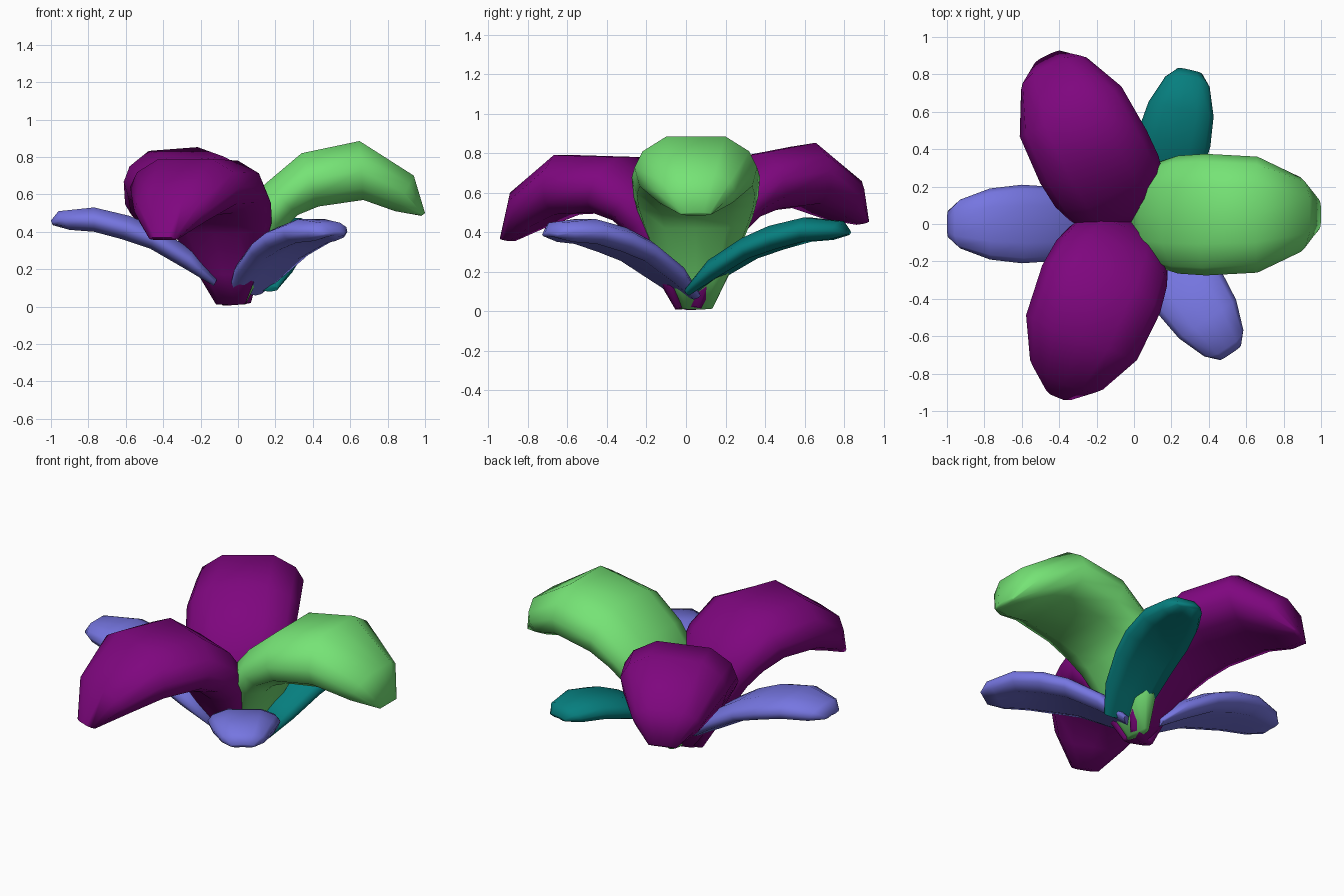
import bpy, bmesh
from math import radians
from mathutils import Matrix, Vector

cube = bpy.data.objects.get("Cube")
if cube:
    bpy.data.objects.remove(cube, do_unlink=True)


def material(name, rgb):
    m = bpy.data.materials.new(name)
    m.use_nodes = True
    m.diffuse_color = (*rgb, 1)
    m.node_tree.nodes["Principled BSDF"].inputs["Base Color"].default_value = (*rgb, 1)
    return m


PURPLE = material("purple", (0.21, 0.002, 0.21))
GREEN = material("light green", (0.18, 0.77, 0.18))
BLUE = material("periwinkle", (0.18, 0.18, 0.75))
TEAL = material("teal", (0.002, 0.21, 0.21))

# Stations along a leaf: upper (r, z), lower (r, z), half width
PETAL = [
    ((-0.02, 0.02), (0.04, 0.01), 0.085),
    ((-0.03, 0.25), (0.12, 0.17), 0.18),
    ((0.03, 0.52), (0.25, 0.42), 0.285),
    ((0.15, 0.66), (0.32, 0.49), 0.315),
    ((0.34, 0.82), (0.43, 0.535), 0.325),
    ((0.65, 0.885), (0.67, 0.57), 0.31),
    ((0.94, 0.70), (0.84, 0.51), 0.20),
    ((1.00, 0.50), (0.98, 0.485), 0.08),
]
DROOPING_PETAL = [
    ((-0.02, 0.02), (0.04, 0.01), 0.085),
    ((-0.03, 0.25), (0.12, 0.17), 0.18),
    ((0.02, 0.50), (0.25, 0.39), 0.285),
    ((0.12, 0.64), (0.33, 0.46), 0.32),
    ((0.31, 0.78), (0.44, 0.50), 0.34),
    ((0.66, 0.79), (0.65, 0.49), 0.32),
    ((0.92, 0.60), (0.82, 0.42), 0.21),
    ((1.00, 0.37), (0.95, 0.355), 0.08),
]
SEPAL = [
    ((0.01, 0.05), (0.03, 0.01), 0.11),
    ((0.14, 0.20), (0.18, 0.10), 0.17),
    ((0.33, 0.32), (0.37, 0.21), 0.20),
    ((0.48, 0.385), (0.52, 0.26), 0.21),
    ((0.67, 0.43), (0.67, 0.30), 0.19),
    ((0.86, 0.41), (0.80, 0.31), 0.13),
    ((0.90, 0.36), (0.89, 0.335), 0.07),
]


def section(hollow):
    # Half of the cross-section: (side fraction, height fraction), then mirrored
    half = [(0.48, 1), (0.87, 0.76), (1, 0.5), (0.92, 0.2), (0.55, 0)]
    return [(0, 1)] + half + [(0, hollow)] + [(-s, h) for s, h in reversed(half)]


def leaf(name, stations, mat, origin, azimuth, pitch=0, roll=0, scale=1, hollow=0):
    bm = bmesh.new()
    rings = []
    for upper, lower, width in stations:
        ring = []
        for s, h in section(hollow):
            r, z = Vector(lower).lerp(Vector(upper), h)
            ring.append(bm.verts.new((r, s * width, z)))
        rings.append(ring)
    n = len(rings[0])
    for a, b in zip(rings, rings[1:]):
        for i in range(n):
            j = (i + 1) % n
            bm.faces.new((a[i], a[j], b[j], b[i]))
    bm.faces.new(rings[0])
    bm.faces.new(rings[-1])
    bmesh.ops.recalc_face_normals(bm, faces=bm.faces)
    bm.transform(Matrix.Translation(origin)
                 @ Matrix.Rotation(radians(azimuth), 4, 'Z')
                 @ Matrix.Rotation(radians(-pitch), 4, 'Y')
                 @ Matrix.Rotation(radians(roll), 4, 'X')
                 @ Matrix.Scale(scale, 4))
    mesh = bpy.data.meshes.new(name)
    bm.to_mesh(mesh)
    bm.free()
    mesh.materials.append(mat)
    obj = bpy.data.objects.new(name, mesh)
    bpy.context.collection.objects.link(obj)
    bpy.ops.object.select_all(action='DESELECT')
    obj.select_set(True)
    bpy.context.view_layer.objects.active = obj
    bpy.ops.object.shade_smooth_by_angle(angle=radians(75))


# Three large drooping petals
leaf("green_petal", PETAL, GREEN, (0, 0.05, 0), 0)
leaf("front_petal", DROOPING_PETAL, PURPLE, (-0.035, 0, 0), 248)
leaf("back_petal", PETAL, PURPLE, (0, 0.02, 0), 116, pitch=-2, roll=-4, scale=0.98)

# Three thin sepals below them, hollowed underneath
leaf("right_sepal", SEPAL, BLUE, (-0.1, 0, 0.1), 180, hollow=0.2)
leaf("front_sepal", SEPAL, BLUE, (0.03, 0.03, 0.05), -56, scale=0.97, hollow=0.2)
leaf("back_sepal", SEPAL, TEAL, (0.11, 0, 0.07), 77, scale=0.94, hollow=0.2)
